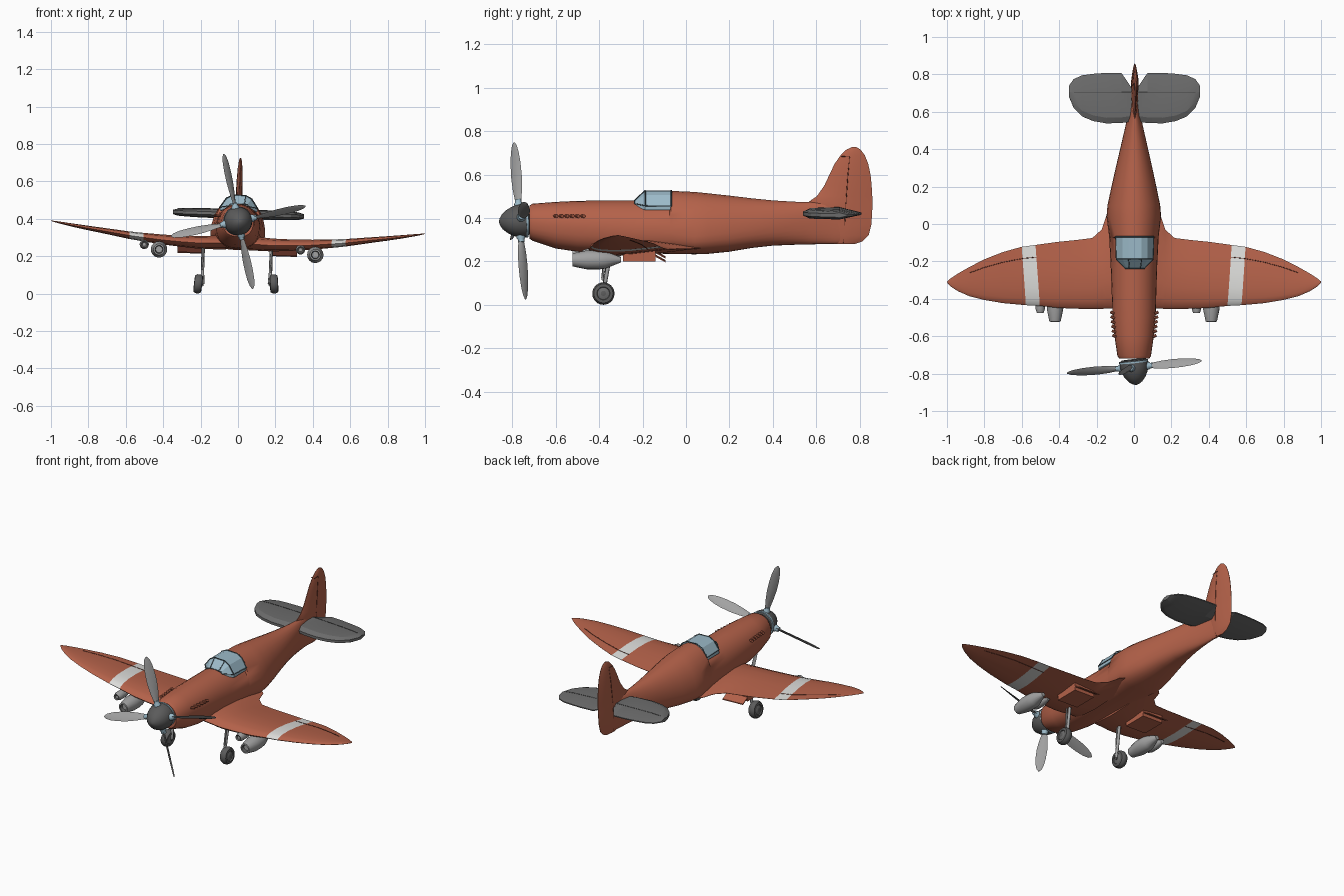
import bpy, bmesh, math
from mathutils import Vector, Matrix

if "Cube" in bpy.data.objects:
    bpy.data.objects.remove(bpy.data.objects["Cube"])

# whole aircraft leans slightly about its long axis
PIVOT = Matrix.Translation((0, 0, 0.35))
ROLL = PIVOT @ Matrix.Rotation(math.radians(2), 4, 'Y') @ PIVOT.inverted()


def material(name, rgb):
    m = bpy.data.materials.new(name)
    m.diffuse_color = (*rgb, 1)
    m.use_nodes = True
    m.node_tree.nodes["Principled BSDF"].inputs["Base Color"].default_value = m.diffuse_color
    return m


RED = material("red_paint", (0.46, 0.122, 0.068))
DARK_RED = material("dark_red", (0.12, 0.03, 0.018))
WHITE = material("white_stripe", (0.72, 0.72, 0.70))
GLASS = material("blue_glass", (0.33, 0.49, 0.58))
FRAME = material("canopy_frame", (0.06, 0.09, 0.105))
DARK = material("dark_grey", (0.105, 0.105, 0.105))
TAIL = material("tail_grey", (0.15, 0.15, 0.15))
LIGHT = material("light_grey", (0.36, 0.36, 0.36))


def finish(name, bm, mats, angle=35):
    bmesh.ops.recalc_face_normals(bm, faces=bm.faces)
    for f in bm.faces:
        f.smooth = True
    for e in bm.edges:
        e.smooth = len(e.link_faces) == 2 and e.calc_face_angle(0) < math.radians(angle)
    me = bpy.data.meshes.new(name)
    bm.to_mesh(me)
    bm.free()
    for m in mats:
        me.materials.append(m)
    ob = bpy.data.objects.new(name, me)
    bpy.context.collection.objects.link(ob)
    ob.matrix_world = ROLL
    return ob


def loft(name, rings, mats, rule=None, angle=35):
    """Skin closed rings of equal length and cap both ends."""
    bm = bmesh.new()
    vs = [[bm.verts.new(p) for p in r] for r in rings]
    n = len(rings[0])
    for i in range(len(vs) - 1):
        for j in range(n):
            f = bm.faces.new((vs[i][j], vs[i][(j + 1) % n], vs[i + 1][(j + 1) % n], vs[i + 1][j]))
            f.material_index = rule(i) if rule else 0
    bm.faces.new(vs[0])
    bm.faces.new(vs[-1])
    return finish(name, bm, mats, angle)


def lathe(name, profile, matrix, mats, rule=None, n=20):
    """Turn (radius, height) points round local z."""
    rings = [[matrix @ Vector((r * math.cos(k * math.tau / n), r * math.sin(k * math.tau / n), h))
              for k in range(n)] for r, h in profile]
    return loft(name, rings, mats, rule)


def box(name, lo, hi, mats, rule=None, slant=0):
    bm = bmesh.new()
    bmesh.ops.create_cube(bm, size=1)
    for v in bm.verts:
        v.co = [lo[k] + (v.co[k] + 0.5) * (hi[k] - lo[k]) for k in range(3)]
        v.co.z += slant * (v.co.y - lo[1])
    bm.normal_update()
    for f in bm.faces:
        f.material_index = rule(f) if rule else 0
    return finish(name, bm, mats)


def rod(name, pts, r, mat):
    cu = bpy.data.curves.new(name, 'CURVE')
    cu.dimensions = '3D'
    cu.bevel_depth, cu.bevel_resolution, cu.use_fill_caps = r, 2, True
    sp = cu.splines.new('POLY')
    sp.points.add(len(pts) - 1)
    for p, c in zip(sp.points, pts):
        p.co = (*c, 1)
    cu.materials.append(mat)
    ob = bpy.data.objects.new(name, cu)
    bpy.context.collection.objects.link(ob)
    ob.matrix_world = ROLL


# fuselage: y, bottom, top, half width, height of widest point
BODY = [(-.72, .305, .458, .080, .38), (-.705, .295, .466, .090, .38), (-.6, .26, .474, .105, .37),
        (-.5, .245, .479, .115, .36), (-.35, .238, .481, .12, .35), (-.235, .238, .481, .124, .34),
        (-.075, .235, .483, .132, .335), (-.07, .235, .525, .132, .335), (.04, .233, .52, .146, .32),
        (.1, .235, .514, .141, .325), (.2, .245, .503, .12, .335), (.3, .262, .491, .098, .35),
        (.4, .273, .481, .075, .365), (.5, .277, .475, .052, .375), (.58, .279, .474, .034, .38),
        (.68, .281, .472, .018, .38), (.76, .285, .46, .010, .38)]


def body_ring(y, zb, zt, hw, zw, n=28):
    ring = []
    for k in range(n):
        c, s = math.cos(k * math.tau / n), math.sin(k * math.tau / n)
        e = 1.0 if s > 0 else 0.8
        ring.append((math.copysign(abs(c) ** e, c) * hw, y,
                     zw + (zt - zw) * s if s > 0 else zw - (zw - zb) * abs(s) ** e))
    return ring


loft("fuselage", [body_ring(*r) for r in BODY], [RED])

# canopy: windscreen foot, front bow, rear bow
def bow(y, pts):
    return [(x, y, z) for x, z in pts] + [(-x, y, z) for x, z in reversed(pts)]


bows = [bow(-.237, [(.055, .46), (.052, .468), (.045, .477), (.03, .48)]),
        bow(-.188, [(.10, .44), (.099, .46), (.066, .508), (.035, .526)]),
        bow(-.068, [(.10, .44), (.102, .458), (.068, .509), (.035, .526)])]
loft("canopy", bows, [GLASS], angle=10)
for i in (1, 2):
    rod("canopy_bow", bows[i][1:7], .003, FRAME)
for j in (1, 3, 4, 6):
    rod("canopy_bar", [b[j] for b in bows[:3 if j in (1, 6) else 2]], .0025, FRAME)
rod("windscreen_foot", bows[0][1:7], .003, FRAME)

# wing stations: x, leading edge, trailing edge, height, thickness
WING = [(.06, -.45, .12, .268, .075), (.145, -.452, .045, .265, .072), (.17, -.454, -.03, .264, .07),
        (.22, -.455, -.075, .264, .066), (.3, -.453, -.085, .267, .06), (.4, -.449, -.095, .273, .053),
        (.502, -.438, -.112, .283, .045), (.577, -.434, -.122, .291, .04), (.7, -.423, -.15, .308, .031),
        (.8, -.406, -.189, .322, .024), (.88, -.386, -.23, .334, .018), (.94, -.36, -.264, .344, .012),
        (.98, -.335, -.29, .351, .007), (1.0, -.313, -.307, .355, .003)]
FOIL = [(0, 0), (.03, .4), (.12, .78), (.3, 1), (.55, .85), (.8, .42), (1, .03)]


def wing_ring(s, x, le, te, z, t):
    skew = .07 if .5 < x < .6 else 0          # stripe edges run slightly outward
    up = [(f, h * .55) for f, h in FOIL]
    low = [(f, -h * .45) for f, h in FOIL[:0:-1]]
    ring = []
    for f, h in up + low:
        y = le + (te - le) * f
        ring.append((s * (x + skew * (y - le)), y, z + h * t))
    return ring


# tail plane stations: x, leading edge, trailing edge, half thickness
STAB = [(0, .55, .72, .026), (.02, .547, .735, .026), (.07, .54, .808, .026), (.15, .538, .808, .025),
        (.22, .55, .803, .024), (.28, .575, .795, .022), (.325, .62, .775, .019), (.35, .68, .74, .012)]


def stab_ring(s, x, le, te, t):
    hinge = min(.705, te - .015)
    half = [(le, .008), (min(le + .03, hinge - .01), t * .85), (hinge, t), (te, .003)]
    return [(s * x, y, .425 + h) for y, h in half] + [(s * x, y, .425 - h) for y, h in reversed(half)]


for s, side in ((-1, "left_"), (1, "right_")):
    rings = [wing_ring(s, *r) for r in WING]
    loft(side + "wing", rings, [RED, WHITE], lambda i: int(i == 6), 40)
    for j in (5, 8):
        rod(side + "aileron_line", [r[j] for r in rings[6:11]], .0018, DARK_RED)
    rings = [stab_ring(s, *r) for r in STAB]
    loft(side + "tail_plane", rings, [TAIL], angle=15)
    rod(side + "elevator_line", [r[2] for r in rings[1:7]], .0015, DARK)

    # exhaust stubs along the nose
    for k in range(6):
        y = -.605 + k * .025
        lathe(side + "exhaust", [(.007, 0), (.008, .022)],
              Matrix.Translation((s * (.098 + k * .0022), y, .413)) @ Matrix.Rotation(s * math.pi / 2, 4, 'Y')
              @ Matrix.Rotation(-.5, 4, 'X'), [RED], n=8)

    # radiator with outlet flap
    xs = sorted((s * .18, s * .32))
    box(side + "radiator", (xs[0], -.29, .212), (xs[1], -.14, .262), [RED, DARK_RED],
        lambda f: int(f.normal.y < -.5))
    box(side + "radiator_flap", (xs[0], -.14, .232), (xs[1], -.095, .238), [RED], slant=-.55)

    # landing gear
    wz = .052 + s * .007
    axle = Matrix.Translation((s * .203, -.38, wz)) @ Matrix.Rotation(s * math.radians(85), 4, 'Y')
    lathe(side + "wheel", [(.012, -.024), (.028, -.018), (.03, -.022), (.044, -.02), (.051, -.008),
                           (.051, .008), (.044, .02), (.03, .022), (.028, .016), (.012, .022)],
          axle, [DARK, TAIL], lambda i: int(i in (0, 1, 7, 8)), 24)
    rod(side + "main_strut", [(s * .182, -.345, .26), (s * .182, -.37, .12), (s * .178, -.38, wz)], .009, LIGHT)
    rod(side + "brace_strut", [(s * .185, -.37, .25), (s * .184, -.385, .12)], .005, LIGHT)
    rod(side + "axle", [(s * .174, -.38, wz), (s * .2, -.38, wz)], .009, TAIL)

    # under-wing pods, the small one always on the same hand
    fwd = Matrix.Rotation(math.pi / 2, 4, 'X')
    px = s * .418
    lathe(side + "large_pod", [(.012, .3), (.04, .37), (.044, .40), (.044, .455), (.03, .522), (.022, .523),
                               (.018, .505)], Matrix.Translation((px, 0, .222)) @ fwd,
          [LIGHT, DARK], lambda i: int(i == 5), 16)
    lathe(side + "small_pod", [(.012, .35), (.025, .40), (.025, .455), (.018, .476), (.01, .47)],
          Matrix.Translation((px - .08, 0, .246)) @ fwd, [LIGHT, DARK], lambda i: int(i == 3), 14)

# fin and rudder: height, front, back, half thickness
FIN = [(.28, .68, .775, .006), (.292, .66, .81, .010), (.32, .64, .84, .014), (.37, .62, .853, .017),
       (.44, .58, .857, .018), (.475, .565, .857, .018), (.5, .602, .857, .017), (.55, .637, .854, .016),
       (.6, .66, .849, .015), (.65, .684, .838, .013), (.69, .712, .822, .010), (.715, .738, .803, .007),
       (.726, .762, .785, .003)]
SHAPE = [(0, .08), (.12, .5), (.35, .95), (.6, 1), (.85, .5), (1, .06)]
fin = [[(h * t, a + (b - a) * f, z) for f, h in SHAPE] + [(-h * t, a + (b - a) * f, z) for f, h in SHAPE[::-1]]
       for z, a, b, t in FIN]
loft("fin_and_rudder", fin, [RED])
for s in (-1, 1):
    rod("rudder_line", [(s * .008, .725, .285), (s * .0175, .732, .4), (s * .0165, .738, .5),
                        (s * .0148, .745, .6), (s * .010, .753, .685), (s * .010, .715, .683)], .0018, DARK_RED)

# propeller, turned a little off the centre line
PROP = (Matrix.Translation((0, -.765, .387)) @ Matrix.Rotation(math.radians(6), 4, 'Z')
        @ Matrix.Rotation(math.radians(2.7), 4, 'X'))
lathe("spinner", [(.066, -.04), (.075, -.03), (.076, -.005), (.07, .025), (.056, .055), (.035, .08),
                  (.016, .092), (.003, .096)], PROP @ Matrix.Rotation(math.pi / 2, 4, 'X'), [DARK], n=28)
lathe("spinner_ring", [(.078, -.034), (.078, -.024)], PROP @ Matrix.Rotation(math.pi / 2, 4, 'X'), [GLASS], n=28)

# blades: radius, chord, pitch in degrees
BLADE = [(.05, .022, 62), (.1, .034, 58), (.15, .05, 54), (.21, .06, 50), (.27, .058, 47), (.32, .048, 44),
         (.355, .03, 42), (.37, .008, 42)]
for k in range(4):
    turn = PROP @ Matrix.Rotation(math.radians(-14.5 + 90 * k), 4, 'Y')
    rings = []
    for r, c, p in BLADE:
        d = Vector((math.cos(math.radians(p)), math.sin(math.radians(p)), 0))
        nrm = Vector((-d.y, d.x, 0))
        t = .007 * (1 - r * 1.8)
        rings.append([turn @ (d * (u * c) + nrm * (v * t) + Vector((0, 0, r)))
                      for u, v in ((-.5, 0), (-.2, 1), (.2, 1), (.5, 0), (.2, -1), (-.2, -1))])
    loft("propeller_blade", rings, [LIGHT], angle=50)
    lathe("blade_collar", [(.02, .05), (.02, .08), (.015, .088), (.015, .1)], turn, [GLASS], n=14)
